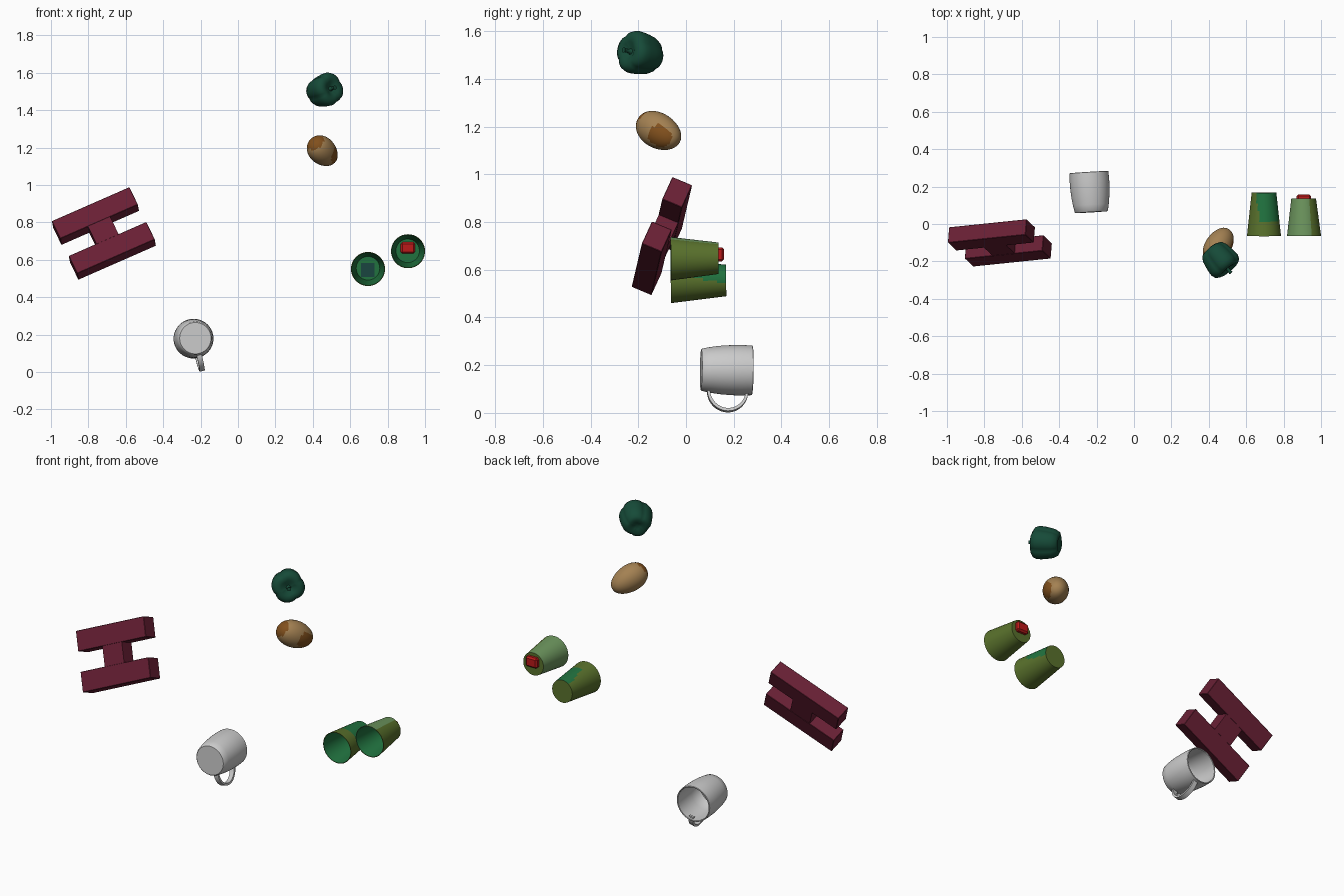
import bpy, bmesh, math
from mathutils import Vector, Matrix

if "Cube" in bpy.data.objects:
    bpy.data.objects.remove(bpy.data.objects["Cube"])

def material(name, rgb):
    m = bpy.data.materials.new(name)
    m.diffuse_color = (*rgb, 1)
    m.use_nodes = True
    m.node_tree.nodes["Principled BSDF"].inputs["Base Color"].default_value = m.diffuse_color
    return m

MAROON = material("maroon", (0.14, 0.014, 0.035))
OLIVE = material("olive", (0.10, 0.165, 0.025))
GREEN = material("green", (0.015, 0.17, 0.05))
PALE = material("pale_green", (0.15, 0.30, 0.11))
RED = material("red", (0.5, 0.01, 0.01))
NAVY = material("dark_panel", (0.01, 0.06, 0.05))
PEPPER = material("pepper_green", (0.008, 0.07, 0.04))
TAN = material("tan", (0.37, 0.22, 0.085))
BROWN = material("brown", (0.22, 0.08, 0.012))

def frame(origin, z_axis, x_hint=(1, 0, 0)):
    """Matrix whose z follows z_axis and whose x is close to x_hint."""
    z = Vector(z_axis).normalized()
    x = Vector(x_hint)
    x = (x - z * x.dot(z)).normalized()
    y = z.cross(x)
    return Matrix.Translation(origin) @ Matrix((x, y, z)).transposed().to_4x4()

def finish(bm, name, matrix, mats=(), angle=35, pick=None):
    """Turn a bmesh into an object, choosing a material per face."""
    bmesh.ops.recalc_face_normals(bm, faces=bm.faces)
    me = bpy.data.meshes.new(name)
    bm.transform(matrix)
    if pick:
        for f in bm.faces:
            f.material_index = pick(f.calc_center_median(), f.normal)
    for f in bm.faces:
        f.smooth = angle > 0
    bm.to_mesh(me)
    bm.free()
    for m in mats:
        me.materials.append(m)
    if angle > 0:
        me.set_sharp_from_angle(angle=math.radians(angle))
    ob = bpy.data.objects.new(name, me)
    bpy.context.collection.objects.link(ob)
    return ob

def lathe(profile, n=40, lobe=None):
    """Revolve (radius, height) points about z; lobe(a, i) scales the radius."""
    bm = bmesh.new()
    rings = []
    for i, (r, h) in enumerate(profile):
        if r == 0:
            rings.append([bm.verts.new((0, 0, h))])
            continue
        ring = []
        for k in range(n):
            a = 2 * math.pi * k / n
            s = r * (lobe(a, i) if lobe else 1)
            ring.append(bm.verts.new((s * math.cos(a), s * math.sin(a), h)))
        rings.append(ring)
    for p, q in zip(rings, rings[1:]):
        for k in range(n):
            j = (k + 1) % n
            if len(p) == 1:
                bm.faces.new((p[0], q[k], q[j]))
            elif len(q) == 1:
                bm.faces.new((p[k], p[j], q[0]))
            else:
                bm.faces.new((p[k], p[j], q[j], q[k]))
    return bm

def box(name, matrix, center, size, mat, bevel=0.0):
    bm = bmesh.new()
    bmesh.ops.create_cube(bm, size=1)
    bm.transform(Matrix.Translation(center) @ Matrix.Diagonal((*size, 1)))
    if bevel:
        bmesh.ops.bevel(bm, geom=bm.edges[:], offset=bevel, segments=1, affect='EDGES')
    return finish(bm, name, matrix, [mat], 0)

# Mug: closed bottom to the front, open to the back
mug = frame((-0.228, 0.063, 0.181), (-0.013, 0.214, -0.003), (0.24, 0, -0.97))
finish(lathe([(0, 0), (.084, 0), (.089, .005), (.096, .04), (.102, .085), (.105, .13),
              (.106, .17), (.104, .213), (.101, .215), (.097, .213), (.098, .15),
              (.094, .08), (.085, .02), (.078, .012), (0, .012)], 48), "mug_body", mug)

# Mug handle: flat strap swept along a half ring
bm = bmesh.new()
loops = []
for k in range(25):
    a = math.pi * k / 24 - math.pi / 2
    loops.append([bm.verts.new((.088 + r * 1.05 * math.cos(a), w, .112 + r * math.sin(a)))
                  for r, w in ((.087, -.014), (.087, .014), (.075, .014), (.075, -.014))])
for p, q in zip(loops, loops[1:]):
    for k in range(4):
        bm.faces.new((p[k], p[(k + 1) % 4], q[(k + 1) % 4], q[k]))
bm.faces.new(loops[0])
bm.faces.new(loops[-1])
finish(bm, "mug_handle", mug)

# Tapered cups: open end to the front
def cup(name, origin, axis, length, outer_pick):
    steps = 12
    r0, r1, t = .091, .066, .003
    prof = [(r0 + (r1 - r0) * i / steps, length * i / steps) for i in range(steps + 1)]
    prof = [(0, length - .004), (r1 - t, length - .004), (r0 - t, 0)] + prof + [(0, length)]
    o, ax = Vector(origin), Vector(axis).normalized()

    def pick(c, n):
        d = c - o
        h = d.dot(ax)
        radial = d - ax * h
        rr = r0 + (r1 - r0) * h / length
        if h > length - .002:
            return 0
        if h > length - .006 or radial.length < rr - t * .75:
            return 1
        return outer_pick(radial.normalized(), h)
    finish(lathe(prof), name, frame(o, ax), [OLIVE, GREEN, PALE], 35, pick)

cup("left_cup", (.695, -.064, .551), (0, .232, .004), .232,
    lambda d, h: 1 if h > .07 and d.dot(Vector((.5, 0, .86))) > .75 - 2.5 * (h - .07) else 0)
cup("right_cup", (.909, -.064, .646), (-.002, .2, .002), .2,
    lambda d, h: 2 if d.dot(Vector((-.75, 0, .5))) > .1 else 0)
box("left_cup_panel", Matrix(), (.693, .161, .545), (.072, .006, .075), NAVY)
box("right_cup_plug", Matrix(), (.908, .137, .664), (.076, .044, .06), RED, .009)

# Two parallel bars joined by a short bridge
bars = frame((-.717, -.101, .741), (-.074, -.917, .385), (.912, .094, .40))
for side, label in ((1, "upper_bar"), (-1, "lower_bar")):
    box(label, bars, (0, side * .112, 0), (.455, .112, .09), MAROON, .002)
box("bridge", bars, (0, 0, 0), (.13, .12, .088), MAROON)

# Bell pepper: lobed body with dimpled ends and a short stem
pep = frame((.460, -.190, 1.504), (.62, -.76, .18), (0, 0, 1))
body = [(0, -.062), (.02, -.067), (.045, -.078), (.064, -.07), (.077, -.045), (.083, -.015),
        (.087, .015), (.088, .04), (.08, .062), (.062, .073), (.04, .07), (.02, .058), (0, .054)]
finish(lathe(body, 48, lambda a, i: .90 + .13 * abs(math.cos(2 * a + .5)) ** .7
             + .02 * math.cos(a)), "pepper_body", pep, [PEPPER], 60)
finish(lathe([(0, .05), (.016, .053), (.009, .062), (.008, .085), (.011, .094), (0, .095)], 12),
       "pepper_stem", pep, [PEPPER])

# Potato: uneven ellipsoid with browned patches
centre = Vector((.453, -.114, 1.181))
bm = lathe([(0.072 * math.sin(math.pi * i / 24) ** .9 * (1 + .07 * math.cos(math.pi * i / 24))
             if 0 < i < 24 else 0, -.107 * math.cos(math.pi * i / 24)) for i in range(25)],
           36, lambda a, i: 1 + .03 * math.sin(2 * a + i * .15))

def browned(c, n):
    d = (c - centre).normalized()
    right = d.dot(Vector((.95, -.05, -.25)).normalized()) > .80
    left = d.dot(Vector((-.45, -.75, .55)).normalized()) > .88
    return 1 if right or left else 0
finish(bm, "potato", frame(centre, (.5, .75, -.43), (0, 0, 1)), [TAN, BROWN], 60, browned)
